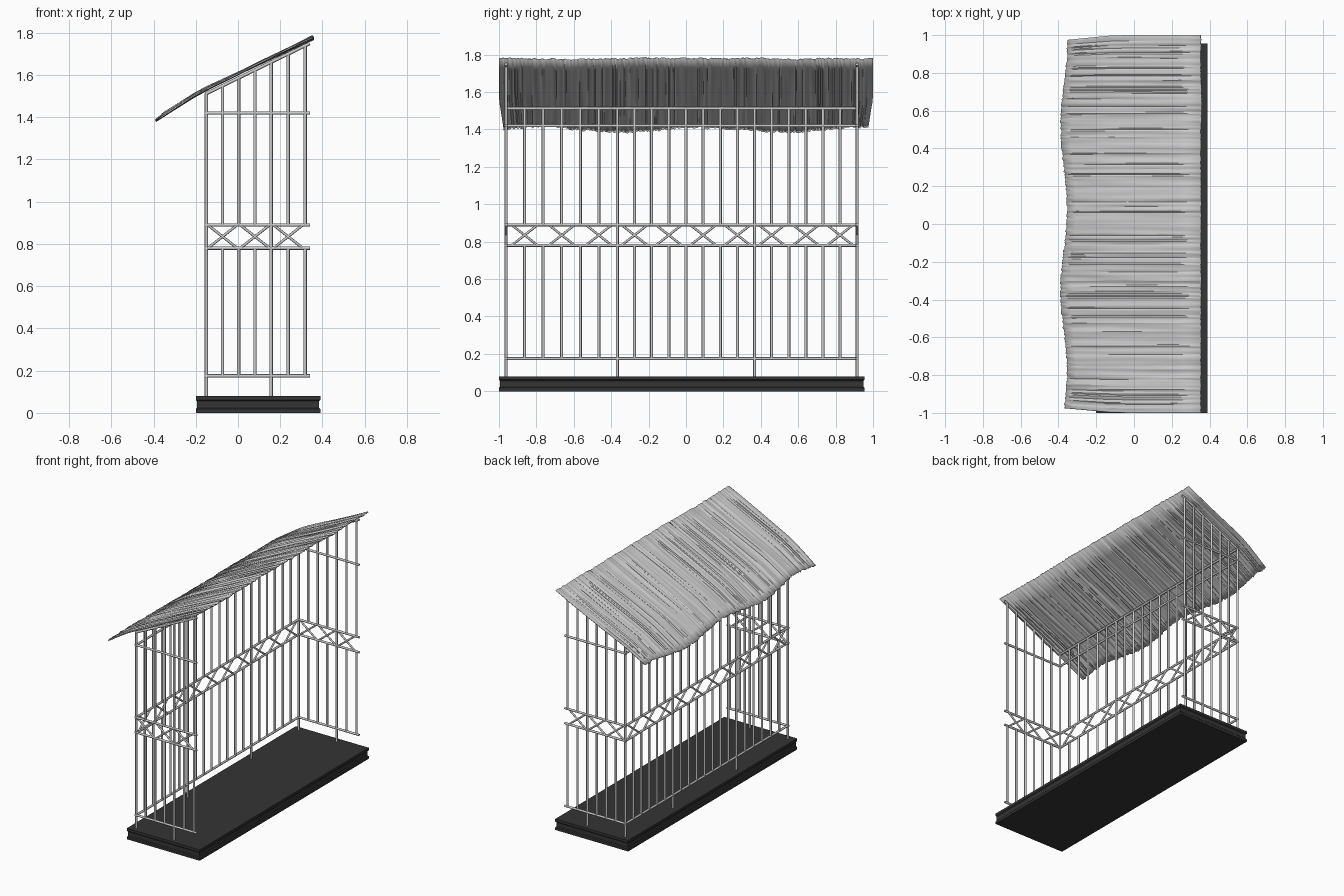
import bpy, bmesh, math, random
from mathutils import Vector, noise

if "Cube" in bpy.data.objects:
    bpy.data.objects.remove(bpy.data.objects["Cube"])

random.seed(4)
R = 0.008                                   # rod radius
XB, Y0, Y1, X1 = -0.15, -0.962, 0.915, 0.34  # railing plan
LOW, MID0, MID1, HIGH, TOP = 0.175, 0.78, 0.89, 1.42, 1.512


def material(name, v):
    m = bpy.data.materials.new(name)
    m.diffuse_color = (v, v, v, 1)
    m.use_nodes = True
    m.node_tree.nodes["Principled BSDF"].inputs["Base Color"].default_value = m.diffuse_color
    return m


def finish(bm, name, mat=None):
    bmesh.ops.recalc_face_normals(bm, faces=bm.faces)
    me = bpy.data.meshes.new(name)
    bm.to_mesh(me)
    bm.free()
    ob = bpy.data.objects.new(name, me)
    bpy.context.collection.objects.link(ob)
    if mat:
        me.materials.append(mat)
    return ob


def smooth(ob, angle):
    bpy.ops.object.select_all(action='DESELECT')
    ob.select_set(True)
    bpy.context.view_layer.objects.active = ob
    bpy.ops.object.shade_smooth_by_angle(angle=math.radians(angle))


def rod(bm, a, b, r=R):
    a, b = Vector(a), Vector(b)
    d = b - a
    res = bmesh.ops.create_cone(bm, cap_ends=True, segments=8, radius1=r, radius2=r, depth=d.length)
    rot = d.to_track_quat('Z', 'Y').to_matrix().to_4x4()
    bmesh.ops.transform(bm, matrix=rot, verts=res['verts'])
    bmesh.ops.translate(bm, vec=(a + b) / 2, verts=res['verts'])


def panel(name, at, stops, bays, end, top, rails):
    """Railing: at(t, z) gives a point, stops are the full height posts."""
    bm = bmesh.new()
    for z in rails:
        rod(bm, at(stops[0] - R, z), at(end, z))
    rod(bm, at(stops[0], top(stops[0])), at(end, top(end)))
    for i, n in enumerate(bays):
        a, b = stops[i], stops[i + 1]
        step = (b - a) / n
        for k in range(n):
            t = a + k * step
            if k == 0:                      # post down to the base
                rod(bm, at(t, 0.075), at(t, top(t)))
            else:                           # baluster, open at the lattice
                rod(bm, at(t, LOW), at(t, MID0))
                rod(bm, at(t, MID1), at(t, top(t)))
            if k % 2 == 1:                  # lattice cross
                w = min(step, 0.076) * 0.92
                rod(bm, at(t - w, MID0), at(t + w, MID1), R * 0.8)
                rod(bm, at(t - w, MID1), at(t + w, MID0), R * 0.8)
    t = stops[-1]
    if end - t > 0.01:                      # open end of a side panel
        rod(bm, at(t, LOW), at(t, MID0))
        rod(bm, at(t, MID1), at(t, top(t)))
    else:
        rod(bm, at(t, 0.075), at(t, top(t)))
    smooth(finish(bm, name), 50)


# railings: long back and two sides rising with the roof
panel("back_railing", lambda t, z: (XB, t, z), [Y0, -0.367, 0.367, Y1], [6, 8, 6],
      Y1 + R, lambda t: TOP, [LOW, MID0, MID1, HIGH])
for nm, y in (("front_side_railing", Y0), ("rear_side_railing", Y1)):
    bm_at = lambda t, z, y=y: (t, y, z)
    panel(nm, bm_at, [XB, 0.157, 0.318], [4, 2], X1,
          lambda t: TOP + (t - XB) * 0.485, [LOW, MID0, MID1, HIGH])

# base slab with a recessed band around its edge
bm = bmesh.new()
rings = []
for inset, z in ((0, 0), (0, 0.018), (0.006, 0.024), (0.006, 0.056), (0, 0.062), (0, 0.08)):
    a, b, c, d = -0.2 + inset, 0.39 - inset, -1 + inset, 0.955 - inset
    rings.append([bm.verts.new(p) for p in ((a, c, z), (b, c, z), (b, d, z), (a, d, z))])
for r0, r1 in zip(rings, rings[1:]):
    for i in range(4):
        bm.faces.new((r0[i], r0[(i + 1) % 4], r1[(i + 1) % 4], r1[i]))
bm.faces.new(rings[0])
bm.faces.new(rings[-1])
finish(bm, "base", material("dark_base", 0.035))

# thatched roof sheet: sloping profile, wavy eave, fine straw ridges
PROFILE = [(0.355, 1.777), (0.23, 1.717), (0.1, 1.655), (-0.03, 1.593), (-0.13, 1.545),
           (-0.2, 1.508), (-0.26, 1.47), (-0.32, 1.432), (-0.37, 1.4)]
NY = 260
bm = bmesh.new()
cols = []
for j in range(NY + 1):
    y = -1 + 2 * j / NY
    wave = -math.cos(2 * math.pi * (y - 0.08) / 0.87)     # two bulges at the eave
    ragged = random.uniform(-0.004, 0.004)
    ridge = random.uniform(-0.003, 0.003)
    col = []
    for i, (x, z) in enumerate(PROFILE):
        f = max(0, (-0.1 - x) / 0.27)                    # 0 on the slope, 1 at the eave
        lift = 0.007 * noise.noise((x * 1.5, y * 6, 3)) + 0.006 * noise.noise((x * 3, y * 30, 7)) + ridge
        px = x - f * (0.017 * wave + ragged)
        pz = z - f * (0.013 * wave + ragged) + lift
        if i == 0:
            px += 0.007 * noise.noise((0, y * 4, 1)) + ragged * 0.5
        py = y - f * 0.025 * y ** 9                      # ends narrow at the eave
        col.append(bm.verts.new((px, py, pz)))
    cols.append(col)
for c0, c1 in zip(cols, cols[1:]):
    for i in range(len(PROFILE) - 1):
        bm.faces.new((c0[i], c0[i + 1], c1[i + 1], c1[i]))
roof = finish(bm, "thatched_roof")
smooth(roof, 30)
sol = roof.modifiers.new("thickness", 'SOLIDIFY')
sol.thickness = 0.006
sol.offset = 0
